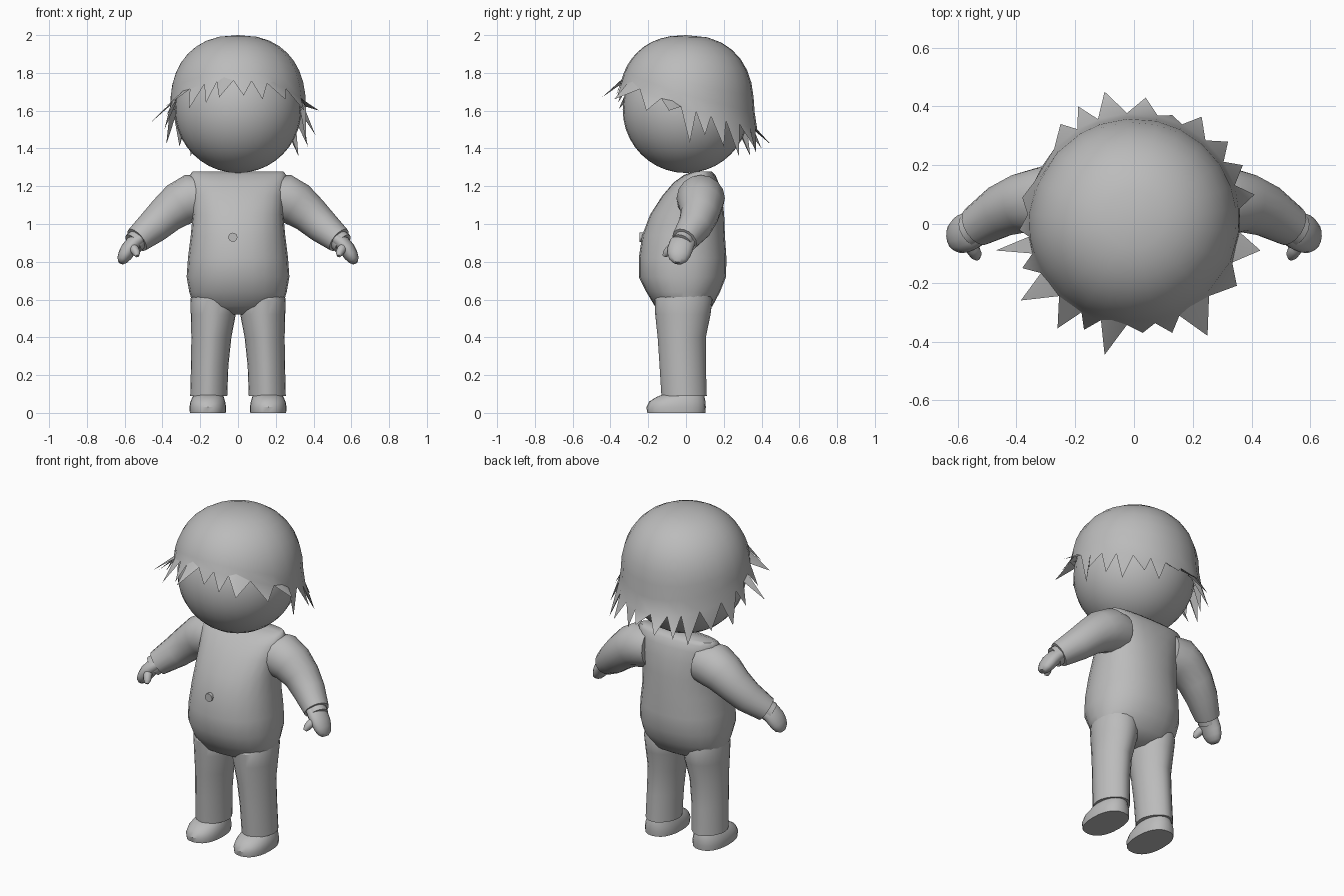
import bpy, bmesh, math
from mathutils import Vector

if "Cube" in bpy.data.objects:
    bpy.data.objects.remove(bpy.data.objects["Cube"])

grey = bpy.data.materials.new("plain grey")
grey.diffuse_color = (0.5, 0.5, 0.5, 1)
grey.use_nodes = True
grey.node_tree.nodes["Principled BSDF"].inputs["Base Color"].default_value = grey.diffuse_color


def finish(name, bm, angle=35):
    bmesh.ops.recalc_face_normals(bm, faces=bm.faces)
    me = bpy.data.meshes.new(name)
    bm.to_mesh(me)
    bm.free()
    me.materials.append(grey)
    ob = bpy.data.objects.new(name, me)
    bpy.context.collection.objects.link(ob)
    bpy.ops.object.select_all(action='DESELECT')
    ob.select_set(True)
    bpy.context.view_layer.objects.active = ob
    bpy.ops.object.shade_smooth_by_angle(angle=math.radians(angle))
    return ob


def oval(c, u, v, a, b, power=2.0, n=24):
    """Superellipse ring around c, half-axes a along u and b along v."""
    pts = []
    for i in range(n):
        t = 2 * math.pi * i / n
        cs, sn = math.cos(t), math.sin(t)
        pts.append(Vector(c) + u * math.copysign(abs(cs) ** (2 / power), cs) * a
                   + v * math.copysign(abs(sn) ** (2 / power), sn) * b)
    return pts


def loft(name, rings, angle=35):
    bm = bmesh.new()
    loops = [[bm.verts.new(p) for p in r] for r in rings]
    n = len(loops[0])
    for lo, hi in zip(loops, loops[1:]):
        for i in range(n):
            bm.faces.new((lo[i], lo[(i + 1) % n], hi[(i + 1) % n], hi[i]))
    bm.faces.new(loops[0][::-1])
    bm.faces.new(loops[-1])
    return finish(name, bm, angle)


X, Y = Vector((1, 0, 0)), Vector((0, 1, 0))


def stack(name, rows, cx=0, angle=35):
    """Upright loft; each row is z, x offset, half width, front y, back y, power."""
    return loft(name, [oval((cx + dx, (f + b) / 2, z), X, Y, w, (b - f) / 2, p)
                       for z, dx, w, f, b, p in rows], angle)


def tube(name, side, path, flat=1.0, angle=35):
    """Loft along x, y, z, radius points; flat widens the front-back radius."""
    pts = [Vector((p[0] * side, p[1], p[2])) for p in path]
    rings = []
    for i, p in enumerate(pts):
        d = (pts[min(i + 1, len(pts) - 1)] - pts[max(i - 1, 0)]).normalized()
        v = (Y - d * d.dot(Y)).normalized()
        rings.append(oval(p, d.cross(v), v, path[i][3], path[i][3] * flat, n=16))
    return loft(name, rings, angle)


# Head
bm = bmesh.new()
bmesh.ops.create_uvsphere(bm, u_segments=32, v_segments=20, radius=0.335)
bmesh.ops.translate(bm, verts=bm.verts, vec=(0, 0, 1.605))
finish("head", bm)

# Hair: a cap whose rim runs into outward spikes (x, y, z of each spike tip)
tips = [(-.10, .45, 1.42), (.04, .43, 1.44), (.13, .37, 1.38), (.23, .365, 1.40),
        (.32, .28, 1.36), (.37, .20, 1.41), (.41, .10, 1.47), (.36, .02, 1.43),
        (.43, -.09, 1.60), (.35, -.21, 1.60), (.25, -.38, 1.66), (.13, -.37, 1.66),
        (.03, -.37, 1.68), (-.10, -.445, 1.67), (-.17, -.36, 1.64), (-.26, -.355, 1.61),
        (-.385, -.26, 1.62), (-.38, -.15, 1.57), (-.47, -.09, 1.53), (-.39, -.02, 1.50),
        (-.38, .09, 1.42), (-.31, .20, 1.41), (-.25, .34, 1.36), (-.19, .40, 1.40)]
tips.sort(key=lambda p: math.atan2(p[1], p[0]))


def hair_radius(z):
    if z < 1.62:
        return 0.36 + (1.62 - z) * 0.15
    return 0.36 * max(0, 1 - ((z - 1.62) / 0.38) ** 2.3) ** 0.435


def rim_z(a):
    s = math.sin(a)
    return 1.61 - 0.15 * s if s < 0 else 1.61 - 0.11 * s


bm = bmesh.new()
angs = [math.atan2(y, x) for x, y, z in tips]
n, ROWS = len(tips), 9
mids = [(angs[i - 1] + angs[i] - (2 * math.pi if i == 0 else 0)) / 2 for i in range(n)]
top = bm.verts.new((0, 0, 2.0))
cols = []
for a in mids:
    col = []
    for k in range(1, ROWS + 1):
        z = 2 - (2 - rim_z(a)) * (k / ROWS) ** 1.7
        r = hair_radius(z)
        col.append(bm.verts.new((r * math.cos(a), r * math.sin(a), z)))
    cols.append(col)
for i in range(n):
    p, q = cols[i], cols[(i + 1) % n]
    bm.faces.new((top, p[0], q[0]))
    for k in range(ROWS - 1):
        bm.faces.new((p[k], p[k + 1], q[k + 1], q[k]))
    tip = bm.verts.new(tips[i])
    z = rim_z(angs[i]) + 0.03
    inner = bm.verts.new((.325 * math.cos(angs[i]), .325 * math.sin(angs[i]), z))
    bm.faces.new((p[-1], tip, q[-1]))
    bm.faces.new((p[-1], inner, tip))
    bm.faces.new((tip, inner, q[-1]))
finish("hair", bm, 40)

# Torso
stack("torso", [
    (.52, 0, .10, -.08, .06, 2), (.565, 0, .235, -.165, .14, 2.2), (.64, 0, .258, -.21, .18, 2.2),
    (.72, 0, .272, -.25, .212, 2.2), (.82, 0, .265, -.25, .214, 2.2), (.94, 0, .25, -.232, .206, 2.2),
    (1.05, 0, .24, -.19, .202, 2.3), (1.15, 0, .245, -.125, .19, 2.4), (1.22, 0, .255, -.065, .172, 2.5),
    (1.26, 0, .255, -.01, .155, 2.6), (1.278, 0, .24, .04, .135, 2.6)], angle=50)

# Button on the jacket front
bm = bmesh.new()
bmesh.ops.create_cone(bm, cap_ends=True, segments=16, radius1=.024, radius2=.024, depth=.02)
for v in bm.verts:
    v.co = Vector((v.co.x - .027, -.236 + v.co.z, v.co.y + .93))
finish("jacket_button", bm)

for side, tag in ((1, "left"), (-1, "right")):
    # Trouser leg, pointed front and back for the pressed crease
    stack(tag + "_leg", [
        (.09, .155 * side, .098, -.13, .11, 1.8), (.25, .15 * side, .099, -.14, .105, 1.8),
        (.40, .141 * side, .106, -.15, .105, 1.8), (.52, .131 * side, .119, -.163, .13, 1.9),
        (.60, .13 * side, .122, -.165, .14, 2), (.66, .13 * side, .11, -.13, .12, 2)], angle=28)

    # Shoe with a flat sole
    stack(tag + "_shoe", [
        (0, .16 * side, .095, -.205, .102, 2.3), (.03, .16 * side, .097, -.21, .105, 2.3),
        (.06, .16 * side, .092, -.195, .103, 2.2), (.085, .158 * side, .082, -.155, .098, 2.1),
        (.105, .156 * side, .07, -.10, .09, 2)])

    # Sleeve, shirt cuff, hand and thumb
    tube(tag + "_sleeve", side, [
        (.17, .075, 1.14, .115), (.25, .078, 1.135, .128), (.31, .078, 1.105, .118),
        (.38, .072, 1.05, .102), (.45, .045, .985, .09), (.535, -.008, .915, .071)])
    tube(tag + "_cuff", side, [(.51, .005, .935, .055), (.555, -.022, .897, .058)])
    tube(tag + "_hand", side, [
        (.53, -.008, .915, .04), (.555, -.022, .895, .042), (.58, -.032, .865, .042),
        (.598, -.038, .835, .038), (.612, -.042, .81, .03), (.62, -.045, .793, .015)], 1.6, 50)
    tube(tag + "_thumb", side, [
        (.565, -.055, .885, .024), (.548, -.085, .865, .024), (.537, -.105, .845, .02),
        (.533, -.116, .83, .01)], angle=50)
